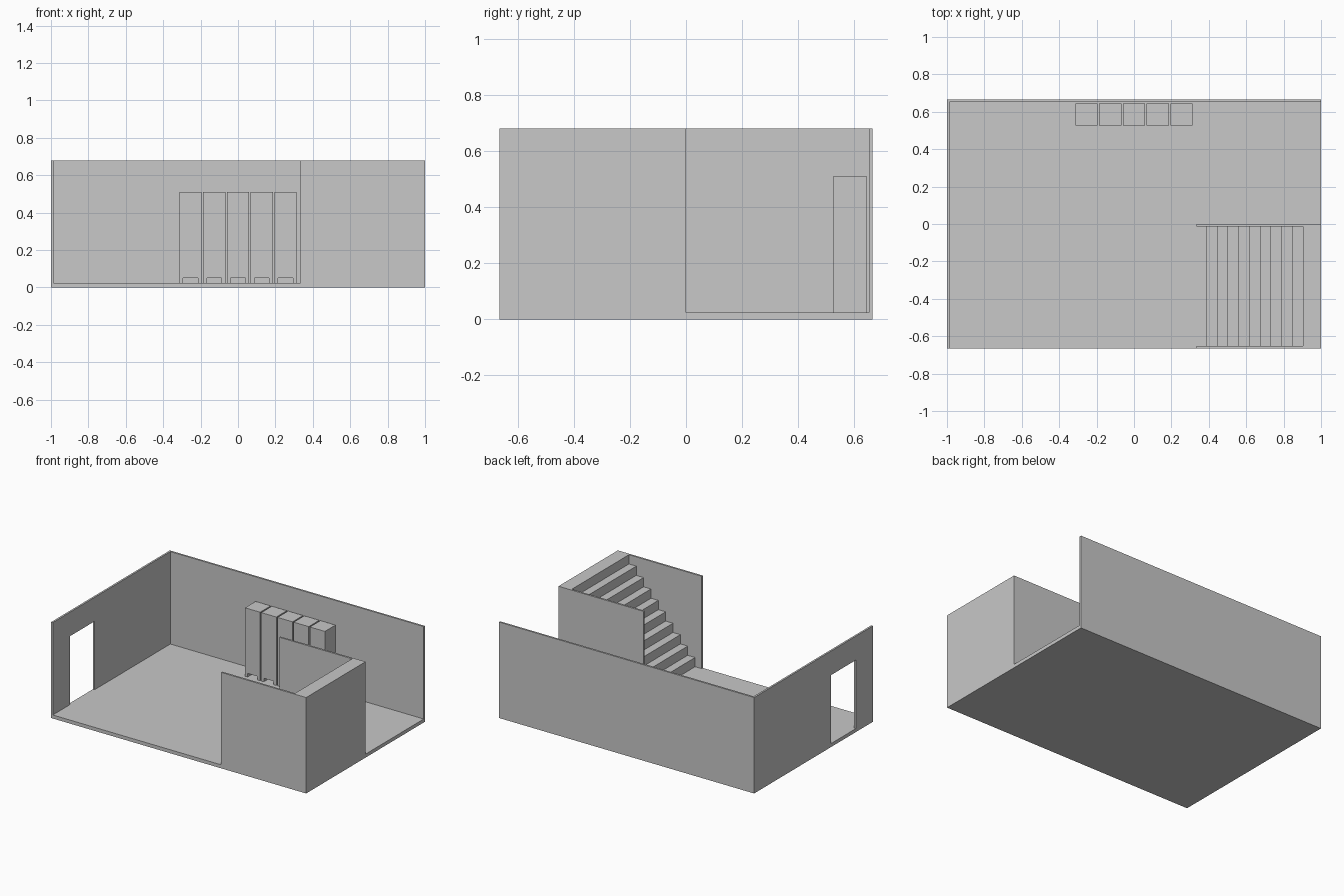
import bpy
import bmesh

if "Cube" in bpy.data.objects:
    bpy.data.objects.remove(bpy.data.objects["Cube"])

grey = bpy.data.materials.new("plain_grey")
grey.diffuse_color = (0.58, 0.58, 0.58, 1)
grey.use_nodes = True
grey.node_tree.nodes["Principled BSDF"].inputs["Base Color"].default_value = grey.diffuse_color

W, D, H = 1.0, 0.665, 0.68      # half width, half depth, wall height
T, F = 0.0133, 0.025            # wall thickness, floor thickness


def prism(name, profile, axis, lo, hi):
    """Extrude a flat outline along the x or y axis (outline is y,z or x,z)."""
    def place(p, t):
        return (t, p[0], p[1]) if axis == 'x' else (p[0], t, p[1])
    bm = bmesh.new()
    face = bm.faces.new([bm.verts.new(place(p, lo)) for p in profile])
    ext = bmesh.ops.extrude_face_region(bm, geom=[face])
    shift = (hi - lo, 0, 0) if axis == 'x' else (0, hi - lo, 0)
    bmesh.ops.translate(bm, vec=shift,
                        verts=[g for g in ext['geom'] if isinstance(g, bmesh.types.BMVert)])
    bmesh.ops.recalc_face_normals(bm, faces=bm.faces)
    mesh = bpy.data.meshes.new(name)
    bm.to_mesh(mesh)
    bm.free()
    mesh.materials.append(grey)
    obj = bpy.data.objects.new(name, mesh)
    bpy.context.collection.objects.link(obj)
    return obj


def box(name, x0, x1, y0, y1, z0, z1):
    return prism(name, [(x0, z0), (x1, z0), (x1, z1), (x0, z1)], 'y', y0, y1)


# Room shell: floor and back wall
box("floor", -W + T, W, -D, D - T, 0, F)
box("back_wall", -W, W, D - T, D, 0, H)

# Left wall with a doorway opening
d0, d1, door_top = -0.475, -0.196, 0.51
box("left_wall_front", -W, -W + T, -D, d0, 0, H)
box("left_wall_rear", -W, -W + T, d1, D - T, 0, H)
box("door_lintel", -W, -W + T, d0, d1, door_top, H)
box("door_sill", -W, -W + T, d0, d1, 0, F)

# Stair side walls
stair_x = 0.333
box("stair_front_wall", stair_x, W, -D, -D + T, F, H)
box("stair_rear_wall", stair_x, W, -T, 0, F, H)

# Solid staircase rising to a landing level with the walls
steps, first, last = 10, 0.385, 0.904
run, rise = (last - first) / (steps - 1), (H - F) / steps
outline = [(first, F)]
for i in range(steps):
    x = first + i * run
    nxt = x + run if i < steps - 1 else W
    z = F + (i + 1) * rise
    outline += [(x, z), (nxt, z)]
outline.append((W, F))
prism("staircase", outline, 'y', -D + T, -T)

# Row of five lockers standing on two runners
for i in range(5):
    c = (i - 2) * 0.127
    h, n, top, notch = 0.059, 0.039, 0.51, 0.05
    prism(f"locker_{i + 1}",
          [(c - h, F), (c - n, F), (c - n, notch), (c + n, notch),
           (c + n, F), (c + h, F), (c + h, top), (c - h, top)],
          'y', 0.526, 0.644)
